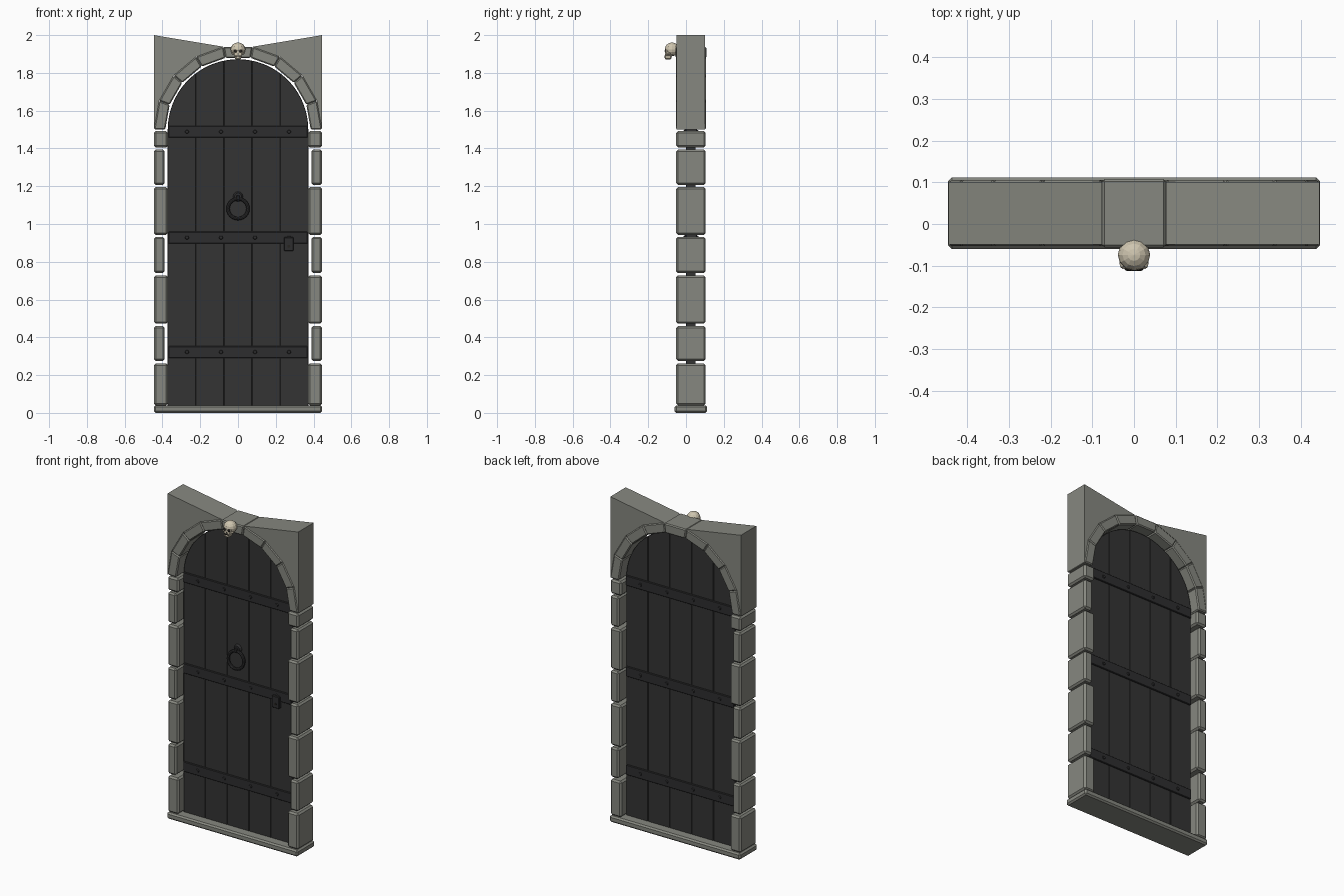
import bpy, bmesh, math
from mathutils import Vector, Matrix

cube = bpy.data.objects.get("Cube")
if cube:
    bpy.data.objects.remove(cube, do_unlink=True)


def material(name, color):
    m = bpy.data.materials.new(name)
    m.use_nodes = True
    m.diffuse_color = (*color, 1)
    m.node_tree.nodes["Principled BSDF"].inputs["Base Color"].default_value = (*color, 1)
    return m


STONE = material("grey stone", (0.24, 0.245, 0.215))
WOOD = material("dark wood", (0.034, 0.034, 0.034))
IRON = material("black iron", (0.027, 0.027, 0.028))
BONE = material("bone", (0.62, 0.56, 0.43))
SOCKET = material("socket black", (0.02, 0.018, 0.015))

MID_Y = 0.026      # centre plane of the doorway
SPRING = 1.5       # height where the arch begins
R_IN, R_OUT, R_DOOR = 0.385, 0.445, 0.372


def finish(bm, name, mat, bevel=0, smooth=False):
    bmesh.ops.recalc_face_normals(bm, faces=bm.faces)
    if bevel:
        bmesh.ops.bevel(bm, geom=bm.edges[:], offset=bevel, segments=1,
                        affect='EDGES', profile=0.5)
    for f in bm.faces:
        f.smooth = smooth
    mesh = bpy.data.meshes.new(name)
    bm.to_mesh(mesh)
    bm.free()
    mesh.materials.append(mat)
    ob = bpy.data.objects.new(name, mesh)
    bpy.context.collection.objects.link(ob)
    return ob


def box(name, lo, hi, mat, bevel=0, taper=1):
    lo, hi = Vector(lo), Vector(hi)
    bm = bmesh.new()
    bmesh.ops.create_cube(bm, size=1)
    for v in bm.verts:
        if v.co.z < 0:
            v.co.x *= taper
        v.co = (lo + hi) / 2 + v.co * (hi - lo)
    return finish(bm, name, mat, bevel)


def prism(name, outline, y0, y1, mat, bevel=0):
    """Extrude an x-z outline from y0 to y1."""
    bm = bmesh.new()
    face = bm.faces.new([bm.verts.new((x, y0, z)) for x, z in outline])
    new = bmesh.ops.extrude_face_region(bm, geom=[face])["geom"]
    bmesh.ops.translate(bm, vec=(0, y1 - y0, 0),
                        verts=[v for v in new if isinstance(v, bmesh.types.BMVert)])
    return finish(bm, name, mat, bevel)


def ball(name, center, scale, mat, u=12, v=8):
    bm = bmesh.new()
    bmesh.ops.create_uvsphere(bm, u_segments=u, v_segments=v, radius=1)
    bmesh.ops.scale(bm, vec=scale, verts=bm.verts)
    bmesh.ops.translate(bm, vec=center, verts=bm.verts)
    return finish(bm, name, mat)


def disc(name, center, radius, depth, mat, sides=10, top=0.7):
    """Short stud whose axis runs along y, narrow end to the front."""
    bm = bmesh.new()
    sign = -1 if depth < 0 else 1
    bmesh.ops.create_cone(bm, cap_ends=True, segments=sides, radius1=radius,
                          radius2=radius * top, depth=abs(depth),
                          matrix=Matrix.Translation(center) @ Matrix.Rotation(sign * math.pi / 2, 4, 'X'))
    return finish(bm, name, mat)


def arc(radius, degrees):
    """Point on the arch, measured from the top towards +x."""
    a = math.radians(degrees)
    return radius * math.sin(a), SPRING + radius * math.cos(a)


# Sill
box("sill", (-0.446, -0.06, 0), (0.446, 0.112, 0.04), STONE, 0.009)

# Jamb blocks, alternately wide and narrow
courses = [(0.04, 0.262), (0.275, 0.46), (0.472, 0.728), (0.74, 0.932),
           (0.942, 1.195), (1.207, 1.394), (1.405, 1.492)]
for side, label in ((1, "left"), (-1, "right")):
    for i, (z0, z1) in enumerate(courses):
        inner = 0.388 if i % 2 else 0.371
        xs = sorted((side * inner, side * 0.445))
        box(f"{label}_jamb_block_{i + 1}", (xs[0], MID_Y - 0.078, z0),
            (xs[1], MID_Y + 0.078, z1), STONE, 0.01)

    # Wall piece above the arch
    outline = [arc(R_OUT, a) for a in (10, 30, 50, 70, 90)] + [(R_OUT, 2.0)]
    prism(f"{label}_spandrel", [(side * x, z) for x, z in outline],
          MID_Y - 0.075, MID_Y + 0.075, STONE)

# Arch stones with the keystone in the middle
for i in range(9):
    a0 = -90 + i * 20
    a1 = a0 + 20
    half = 0.082 if i == 4 else 0.079
    quad = [arc(R_IN, a0), arc(R_OUT, a0), arc(R_OUT, a1), arc(R_IN, a1)]
    prism("keystone" if i == 4 else f"arch_stone_{i + 1}", quad,
          MID_Y - half, MID_Y + half, STONE, 0.006)

# Door planks, following the arch at the top
DOOR_HALF = 0.025
width = 2 * R_DOOR / 5
for i in range(5):
    x0 = -R_DOOR + i * width
    x1 = x0 + width
    steps = 10
    top = []
    for k in range(steps + 1):
        # Even angles keep the curve round near the springing
        t0, t1 = (math.asin(max(-1, min(1, x / R_DOOR))) for x in (x0, x1))
        top.append(arc(R_DOOR, math.degrees(t0 + (t1 - t0) * k / steps)))
    outline = [(x1, 0.038), (x0, 0.038)] + top
    prism(f"door_plank_{i + 1}", outline, MID_Y - DOOR_HALF, MID_Y + DOOR_HALF,
          WOOD, 0.002)

# Iron straps and rivets on both faces
for n, z in enumerate((0.322, 0.928, 1.488)):
    box(f"strap_{n + 1}", (-0.369, MID_Y - 0.033, z - 0.031),
        (0.369, MID_Y + 0.033, z + 0.031), IRON, 0.003)
    for x in (-0.27, -0.09, 0.09, 0.27):
        for s, face in ((-1, "back"), (1, "front")):
            disc(f"{face}_rivet", (x, MID_Y - s * 0.035, z), 0.011, s * 0.008, IRON)

# Ring knocker
FRONT = MID_Y - DOOR_HALF
disc("knocker_plate", (0, FRONT - 0.006, 1.145), 0.027, 0.014, IRON, 12)
box("knocker_lug", (-0.009, FRONT - 0.03, 1.128), (0.009, FRONT, 1.152), IRON, 0.003)
bpy.ops.mesh.primitive_torus_add(major_radius=0.053, minor_radius=0.009,
                                 major_segments=24, minor_segments=8,
                                 location=(0, FRONT - 0.02, 1.081),
                                 rotation=(math.pi / 2 - 0.1, 0, 0))
ring = bpy.context.object
ring.name = "knocker_ring"
ring.data.materials.append(IRON)
bpy.ops.object.shade_smooth_by_angle()

# Latch below the middle strap
box("lock_case", (0.244, FRONT - 0.022, 0.857), (0.294, FRONT, 0.93), IRON, 0.003)
disc("keyhole", (0.269, FRONT - 0.023, 0.882), 0.008, 0.004, SOCKET, 8, 1)

# Skull on the keystone
ball("skull_cranium", (0, -0.074, 1.925), (0.039, 0.038, 0.036), BONE)
box("skull_face", (-0.027, -0.11, 1.888), (0.027, -0.07, 1.922), BONE, 0.005, 0.8)
box("skull_jaw", (-0.021, -0.112, 1.872), (0.021, -0.078, 1.892), BONE, 0.004, 0.75)
for side in (-1, 1):
    ball("eye_socket", (side * 0.014, -0.107, 1.915), (0.0095, 0.006, 0.009), SOCKET, 8, 6)
    ball("cheekbone", (side * 0.026, -0.094, 1.903), (0.009, 0.014, 0.007), BONE, 8, 6)
disc("nose_hole", (0, -0.11, 1.9), 0.005, 0.004, SOCKET, 3, 1)
box("mouth_line", (-0.017, -0.113, 1.887), (0.017, -0.108, 1.89), SOCKET)
for k in range(5):
    x = (k - 2) * 0.007
    box("tooth_gap", (x - 0.0008, -0.113, 1.88), (x + 0.0008, -0.108, 1.893), SOCKET)
